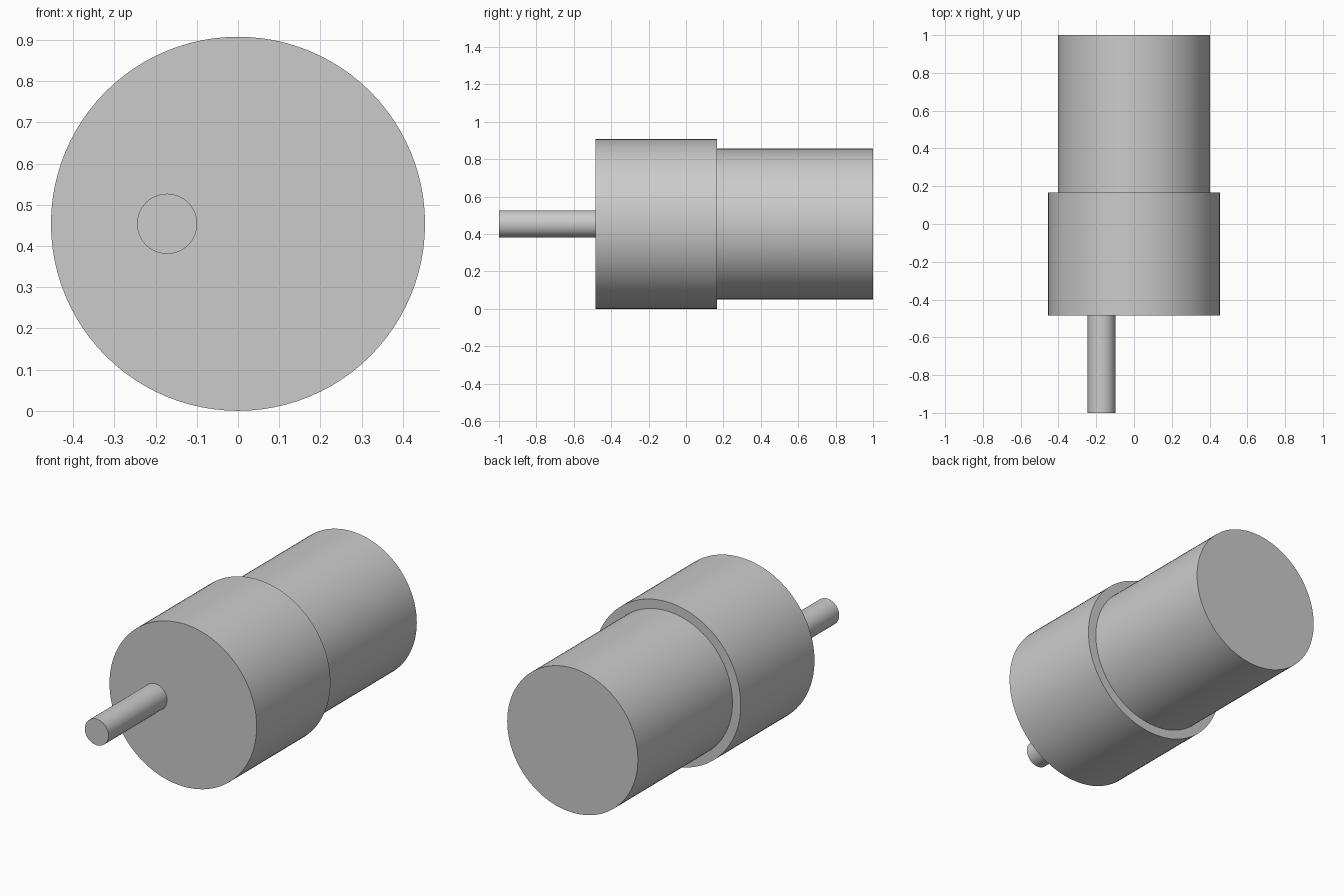
import bpy
import math

cube = bpy.data.objects.get("Cube")
if cube:
    bpy.data.objects.remove(cube, do_unlink=True)

GREY = (0.6, 0.6, 0.6, 1.0)
AXIS_Z = 0.454

metal = bpy.data.materials.new("grey metal")
metal.use_nodes = True
metal.diffuse_color = GREY
metal.node_tree.nodes["Principled BSDF"].inputs["Base Color"].default_value = GREY


def cylinder_along_y(name, radius, y_front, y_back, x=0.0, sides=96):
    """Smooth closed cylinder running from y_front to y_back."""
    bpy.ops.mesh.primitive_cylinder_add(
        vertices=sides, radius=radius, depth=y_back - y_front,
        location=(x, (y_front + y_back) / 2, AXIS_Z),
        rotation=(math.pi / 2, 0, 0))
    part = bpy.context.object
    part.name = name
    part.data.materials.append(metal)
    bpy.ops.object.shade_smooth_by_angle(angle=math.radians(30))
    return part


# Wide gearbox housing, narrower motor can behind it, offset output shaft in front
cylinder_along_y("gearbox_housing", AXIS_Z, -0.484, 0.166)
cylinder_along_y("motor_can", 0.403, 0.166, 1.0)
cylinder_along_y("output_shaft", 0.073, -1.0, -0.484, x=-0.172, sides=64)
